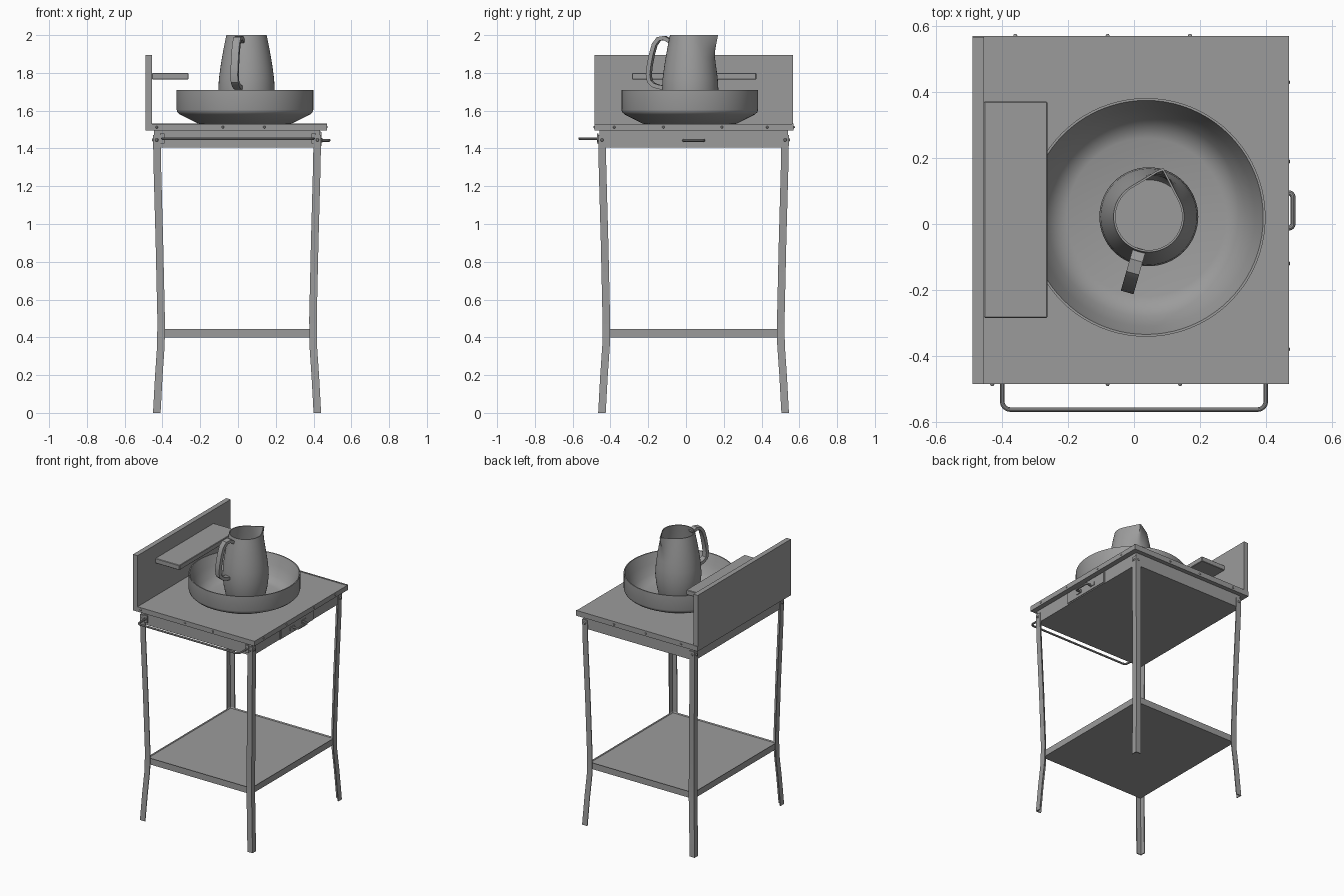
import bpy, bmesh, math
from mathutils import Vector, Matrix

if "Cube" in bpy.data.objects:
    bpy.data.objects.remove(bpy.data.objects["Cube"])

grey = bpy.data.materials.new("plain_grey")
grey.use_nodes = True
COL = (0.33, 0.33, 0.33, 1)
grey.diffuse_color = COL
grey.node_tree.nodes["Principled BSDF"].inputs["Base Color"].default_value = COL


def finish(name, bm, smooth=False, angle=35):
    """Turn a bmesh into a named grey object."""
    bmesh.ops.recalc_face_normals(bm, faces=bm.faces)
    me = bpy.data.meshes.new(name)
    bm.to_mesh(me)
    bm.free()
    me.materials.append(grey)
    ob = bpy.data.objects.new(name, me)
    bpy.context.collection.objects.link(ob)
    if smooth:
        bpy.ops.object.select_all(action="DESELECT")
        ob.select_set(True)
        bpy.context.view_layer.objects.active = ob
        bpy.ops.object.shade_smooth_by_angle(angle=math.radians(angle))
    return ob


def box(name, lo, hi, bevel=0.0, recess=0.0):
    """Box from corner to corner, with an optional sunken top."""
    lo, hi = Vector(lo), Vector(hi)
    bm = bmesh.new()
    bmesh.ops.create_cube(bm, size=1)
    for v in bm.verts:
        v.co = (lo + hi) / 2 + v.co * (hi - lo)
    if bevel:
        bmesh.ops.bevel(bm, geom=bm.edges[:], offset=bevel, segments=1, affect="EDGES")
    if recess:
        bm.normal_update()
        top = max(bm.faces, key=lambda f: f.normal.z)
        bmesh.ops.inset_region(bm, faces=[top], thickness=0.006)
        for v in top.verts:
            v.co.z -= recess
    return finish(name, bm)


def sweep(name, path, section, smooth=True, side=Vector((0, 0, 1))):
    """Sweep a closed section along a path; section is (across, along side)."""
    path = [Vector(p) for p in path]
    bm = bmesh.new()
    rings = []
    for i, p in enumerate(path):
        t = (path[min(i + 1, len(path) - 1)] - path[max(i - 1, 0)]).normalized()
        n = t.cross(side).normalized()
        rings.append([bm.verts.new(p + n * a + side * b) for a, b in section])
    for r, s in zip(rings, rings[1:]):
        for k in range(len(r)):
            j = (k + 1) % len(r)
            bm.faces.new((r[k], r[j], s[j], s[k]))
    bm.faces.new(rings[0])
    bm.faces.new(rings[-1])
    return finish(name, bm, smooth)


def circle(r, n=10):
    return [(r * math.cos(k * math.tau / n), r * math.sin(k * math.tau / n)) for k in range(n)]


def u_path(a, b, out, depth, r):
    """Path that leaves a, runs parallel to a-b at a depth, and returns to b."""
    a, b, out = Vector(a), Vector(b), Vector(out)
    d = (b - a).normalized()
    arc = [k * math.pi / 8 for k in range(5)]
    one = [a + out * (depth - r + r * math.sin(t)) + d * r * (1 - math.cos(t)) for t in arc]
    two = [b + out * (depth - r + r * math.sin(t)) - d * r * (1 - math.cos(t)) for t in arc]
    return [a] + one + two[::-1] + [b]


def lathe(name, profile, centre, n=64, shape=None, angle=35):
    """Revolve a (radius, height) profile; shape may alter each radius."""
    bm = bmesh.new()
    rings = []
    for r, z in profile:
        if r == 0:
            rings.append([bm.verts.new((*centre, z))])
            continue
        ring = []
        for k in range(n):
            a = k * math.tau / n
            q = shape(r, z, a) if shape else r
            ring.append(bm.verts.new((centre[0] + q * math.cos(a), centre[1] + q * math.sin(a), z)))
        rings.append(ring)
    for r, s in zip(rings, rings[1:]):
        for k in range(n):
            quad = [r[k % len(r)], r[(k + 1) % len(r)], s[(k + 1) % len(s)], s[k % len(s)]]
            bm.faces.new(list(dict.fromkeys(quad)))
    return finish(name, bm, True, angle)


def stud(name, pos, axis, r=0.007, h=0.006):
    """Small round fixing on a surface, pointing along axis."""
    bm = bmesh.new()
    rot = Vector(axis).to_track_quat("Z", "Y").to_matrix().to_4x4()
    bmesh.ops.create_cone(bm, cap_ends=True, segments=10, radius1=r, radius2=r * 0.6, depth=h,
                          matrix=Matrix.Translation(Vector(pos) + Vector(axis) * h / 2) @ rot)
    return finish(name, bm)


# Table top, apron box, lower tray
box("table_top", (-0.49, -0.485, 1.495), (0.47, 0.57, 1.53))
box("back_lip", (-0.455, 0.56, 1.53), (0.47, 0.57, 1.533))
box("apron_box", (-0.444, -0.459, 1.405), (0.434, 0.539, 1.495))
box("lower_tray", (-0.418, -0.433, 0.4), (0.408, 0.513, 0.445), recess=0.008)

# Splash board and its ledge
box("splash_board", (-0.49, -0.485, 1.495), (-0.455, 0.567, 1.895))
box("ledge", (-0.455, -0.285, 1.765), (-0.263, 0.372, 1.8), bevel=0.003)

# Bent angle-iron legs
L = [(0, 0), (0.04, 0), (0.04, 0.006), (0.006, 0.006), (0.006, 0.04), (0, 0.04)]
bends = [(0, 0), (0.2, 0.011), (0.36, 0.022), (0.5, 0.023), (0.9, 0.014), (1.3, 0.003), (1.47, 0)]
for sx, cx, nx in ((1, -0.45, "right"), (-1, 0.44, "left")):
    for sy, cy, ny in ((1, -0.465, "front"), (-1, 0.545, "back")):
        bm = bmesh.new()
        rings = [[bm.verts.new((cx + sx * (a + o), cy + sy * (b + o), z)) for a, b in L]
                 for z, o in bends]
        for r, s in zip(rings, rings[1:]):
            for k in range(6):
                bm.faces.new((r[k], r[(k + 1) % 6], s[(k + 1) % 6], s[k]))
        bm.faces.new(rings[0])
        bm.faces.new(rings[-1])
        finish(f"{ny}_{nx}_leg", bm, True, 20)
        stud(f"{ny}_{nx}_leg_bolt_x", (cx, cy + sy * 0.02, 1.445), (-sx, 0, 0), 0.009)
        stud(f"{ny}_{nx}_leg_bolt_y", (cx + sx * 0.02, cy, 1.445), (0, -sy, 0), 0.009)

# Small fixings around the rim
for x in (-0.43, -0.08, 0.14):
    stud("front_rim_stud", (x, -0.485, 1.513), (0, -1, 0))
for x in (-0.36, -0.08, 0.17):
    stud("back_rim_stud", (x, 0.57, 1.513), (0, 1, 0))
for y in (-0.38, -0.12, 0.19, 0.43):
    stud("side_rim_stud", (0.47, y, 1.513), (1, 0, 0), h=0.003)

# Towel rail on the front
sweep("towel_rail", u_path((-0.4, -0.455, 1.452), (0.4, -0.455, 1.452), (0, -1, 0), 0.108, 0.025),
      circle(0.007))
for x in (-0.4, 0.4):
    box("rail_bracket", (x - 0.012, -0.472, 1.425), (x + 0.012, -0.463, 1.478))

# Drawer with a pull
box("drawer_shadow_frame", (0.43, -0.15, 1.405), (0.438, 0.225, 1.492))
box("drawer_front", (0.43, -0.143, 1.412), (0.443, 0.218, 1.486))
sweep("drawer_pull", u_path((0.44, -0.012, 1.443), (0.44, 0.094, 1.443), (1, 0, 0), 0.042, 0.012),
      circle(0.008))
for y in (-0.025, 0.107):
    box("pull_plate", (0.443, y - 0.022, 1.432), (0.448, y + 0.022, 1.455))

# Wash basin
lathe("basin", [(0, 1.53), (0.24, 1.53), (0.25, 1.532), (0.345, 1.58), (0.358, 1.592),
                (0.362, 1.605), (0.362, 1.71), (0.355, 1.71), (0.33, 1.64), (0.3, 1.58),
                (0.27, 1.55), (0.24, 1.54), (0, 1.537)], (0.037, 0.02), 80)

# Jug with a pinched spout
CENTRE = (0.045, 0.022)
SPOUT = math.radians(74)
HALF = math.radians(47)


def pinch(r, z, a):
    d = abs((a - SPOUT + math.pi) % math.tau - math.pi)
    if d > HALF or z < 1.86:
        return r
    w = ((z - 1.86) / 0.14) ** 1.5
    return r * (1 + w * (1 / math.cos(HALF - d) - 1))


outer = [(0.118, 1.537), (0.128, 1.56), (0.143, 1.63), (0.15, 1.7), (0.146, 1.77),
         (0.138, 1.83), (0.13, 1.88), (0.121, 1.93), (0.113, 1.97), (0.107, 2.0)]
inner = [(r - 0.006, max(z, 1.545)) for r, z in reversed(outer)]
lathe("jug", [(0, 1.537)] + outer + inner + [(0, 1.545)], CENTRE, 64, pinch)

# Jug handle: flat strap along a curve opposite the spout
away = Vector((-math.cos(SPOUT), -math.sin(SPOUT), 0))
across = Vector((-away.y, away.x, 0))
strap = [(0.105, 1.965), (0.14, 1.985), (0.172, 1.98), (0.195, 1.95), (0.21, 1.9), (0.222, 1.84),
         (0.228, 1.79), (0.222, 1.755), (0.2, 1.735), (0.17, 1.725), (0.14, 1.722)]
sweep("jug_handle", [Vector((*CENTRE, z)) + away * d for d, z in strap],
      [(-0.011, -0.02), (0.011, -0.02), (0.011, 0.02), (-0.011, 0.02)], side=across)
